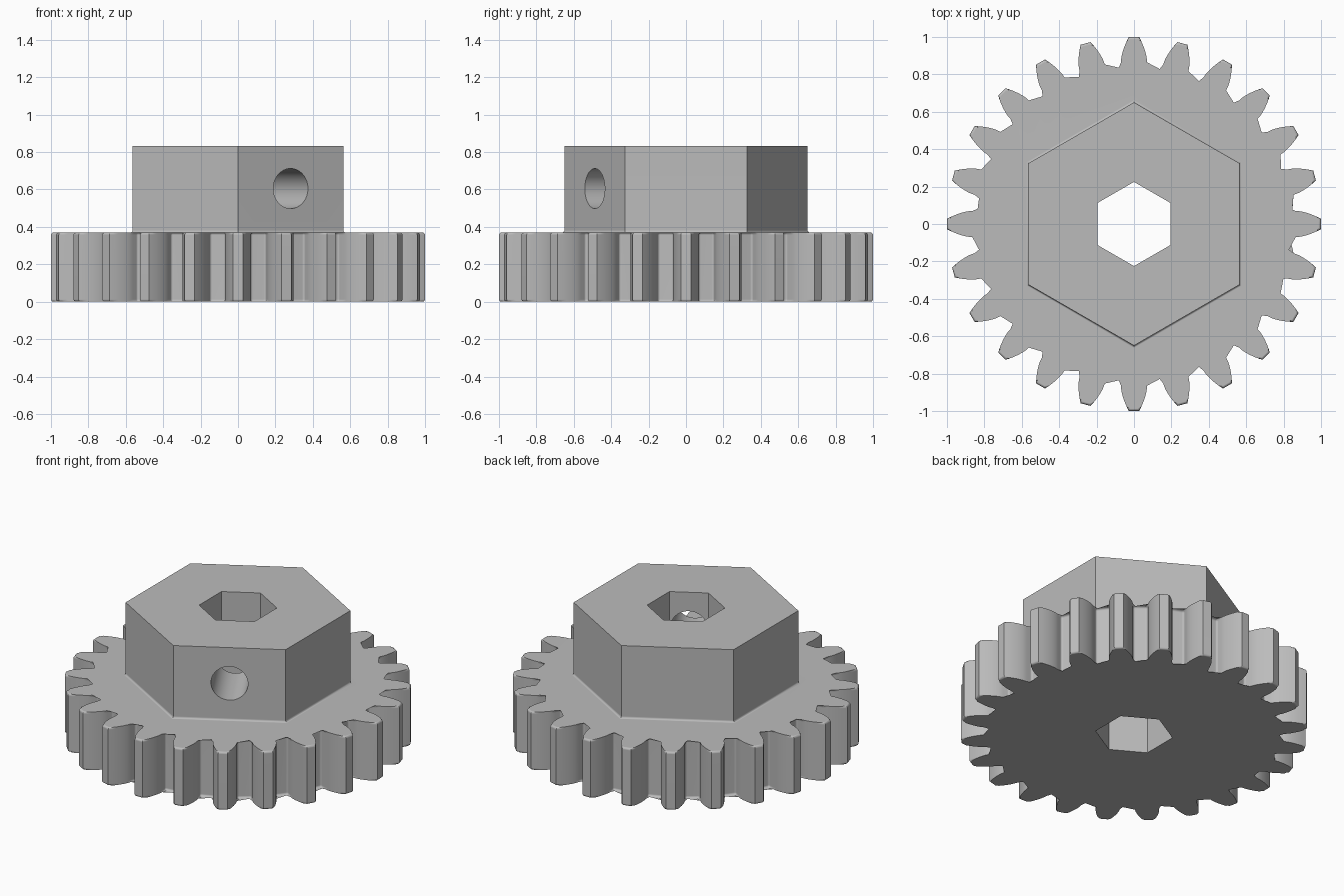
import bpy, bmesh
from math import pi, tau, sin, cos, tan, acos, sqrt, radians
from mathutils import Matrix, Vector

cube = bpy.data.objects.get("Cube")
if cube:
    bpy.data.objects.remove(cube, do_unlink=True)

TEETH = 24
TIP = 1.0
MODULE = 2 * TIP / (TEETH + 2)
PITCH = TIP - MODULE
ROOT = PITCH - 1.25 * MODULE
BASE = PITCH * cos(radians(20))
GEAR_TOP, HUB_TOP = 0.37, 0.832
HUB_R, BORE_R = 0.65, 0.225
ROUND = 0.013

grey = bpy.data.materials.new("plain grey")
grey.use_nodes = True
colour = (0.5, 0.5, 0.5, 1)
grey.diffuse_color = colour
grey.node_tree.nodes["Principled BSDF"].inputs["Base Color"].default_value = colour


def make_object(name, bm):
    bmesh.ops.recalc_face_normals(bm, faces=bm.faces[:])
    mesh = bpy.data.meshes.new(name)
    bm.to_mesh(mesh)
    bm.free()
    mesh.materials.append(grey)
    ob = bpy.data.objects.new(name, mesh)
    bpy.context.collection.objects.link(ob)
    return ob


def loft(rings):
    """Closed solid through a stack of outlines, given as (points, z)."""
    bm = bmesh.new()
    loops = [[bm.verts.new((x, y, z)) for x, y in pts] for pts, z in rings]
    for a, b in zip(loops, loops[1:]):
        for i in range(len(a)):
            bm.faces.new((a[i - 1], a[i], b[i], b[i - 1]))
    bm.faces.new(loops[0][::-1])
    bm.faces.new(loops[-1])
    return bm


def hexagon(r):
    return [(r * cos(pi / 2 + i * tau / 6), r * sin(pi / 2 + i * tau / 6))
            for i in range(6)]


def apply_modifiers(ob):
    bpy.ops.object.select_all(action='DESELECT')
    ob.select_set(True)
    bpy.context.view_layer.objects.active = ob
    for mod in list(ob.modifiers):
        bpy.ops.object.modifier_apply(modifier=mod.name)


def combine(ob, other, operation):
    mod = ob.modifiers.new(operation.lower(), 'BOOLEAN')
    mod.operation, mod.solver, mod.object = operation, 'EXACT', other
    apply_modifiers(ob)
    bpy.data.objects.remove(other, do_unlink=True)


# Involute tooth flank as (radius, half angle), from root fillet to tip
def involute(r):
    a = acos(min(1, BASE / r))
    return tan(a) - a


half_pitch = pi / (2 * TEETH) + involute(PITCH)
fillet = 0.012
flank = [(ROOT + fillet * (1 - cos(t)), half_pitch + fillet * (1 - sin(t)) / ROOT)
         for t in (0, pi / 6, pi / 3, pi / 2)]
for i in range(7):
    r = BASE + (TIP - BASE) * i / 6
    flank.append((r, half_pitch - involute(r)))

outline = []
for k in range(TEETH):
    mid = k * tau / TEETH
    tooth = [(r, mid - a) for r, a in flank] + [(r, mid + a) for r, a in reversed(flank)]
    outline += [(r * cos(a), r * sin(a)) for r, a in tooth]

# Toothed wheel with rounded rims
bm = loft([(outline, 0), (outline, GEAR_TOP)])
rims = [e for e in bm.edges if abs(e.verts[0].co.z - e.verts[1].co.z) < 1e-5]
bmesh.ops.bevel(bm, geom=rims, offset=ROUND, segments=3, profile=0.5,
                affect='EDGES', clamp_overlap=False)
gear = make_object("gear_with_hub", bm)

# Hexagonal hub with a small fillet at its foot
foot = []
for i in range(5):
    t = i / 4 * pi / 2
    foot.append((hexagon(HUB_R + ROUND * (1 - sin(t))), GEAR_TOP + ROUND * (1 - cos(t))))
hub_rings = [(hexagon(HUB_R + ROUND), GEAR_TOP - 0.1)] + foot + [(hexagon(HUB_R), HUB_TOP)]
combine(gear, make_object("hub", loft(hub_rings)), 'UNION')

# Hexagonal bore through everything
bore = make_object("bore_cutter", loft([(hexagon(BORE_R), -0.2), (hexagon(BORE_R), 1.1)]))
combine(gear, bore, 'DIFFERENCE')

# Set screw hole from one hub face into the bore
bm = bmesh.new()
direction = Vector((cos(-pi / 3), sin(-pi / 3), 0))
spin = direction.to_track_quat('Z', 'Y').to_matrix().to_4x4()
bmesh.ops.create_cone(bm, cap_ends=True, segments=48, radius1=0.107, radius2=0.107,
                      depth=0.7,
                      matrix=Matrix.Translation(direction * 0.4 + Vector((0, 0, 0.605))) @ spin)
combine(gear, make_object("screw_hole_cutter", bm), 'DIFFERENCE')

# Smooth shading with crisp edges
bpy.ops.object.select_all(action='DESELECT')
gear.select_set(True)
bpy.context.view_layer.objects.active = gear
bpy.ops.object.shade_smooth_by_angle(angle=radians(35))
weighted = gear.modifiers.new("weighted normals", 'WEIGHTED_NORMAL')
weighted.keep_sharp = True
